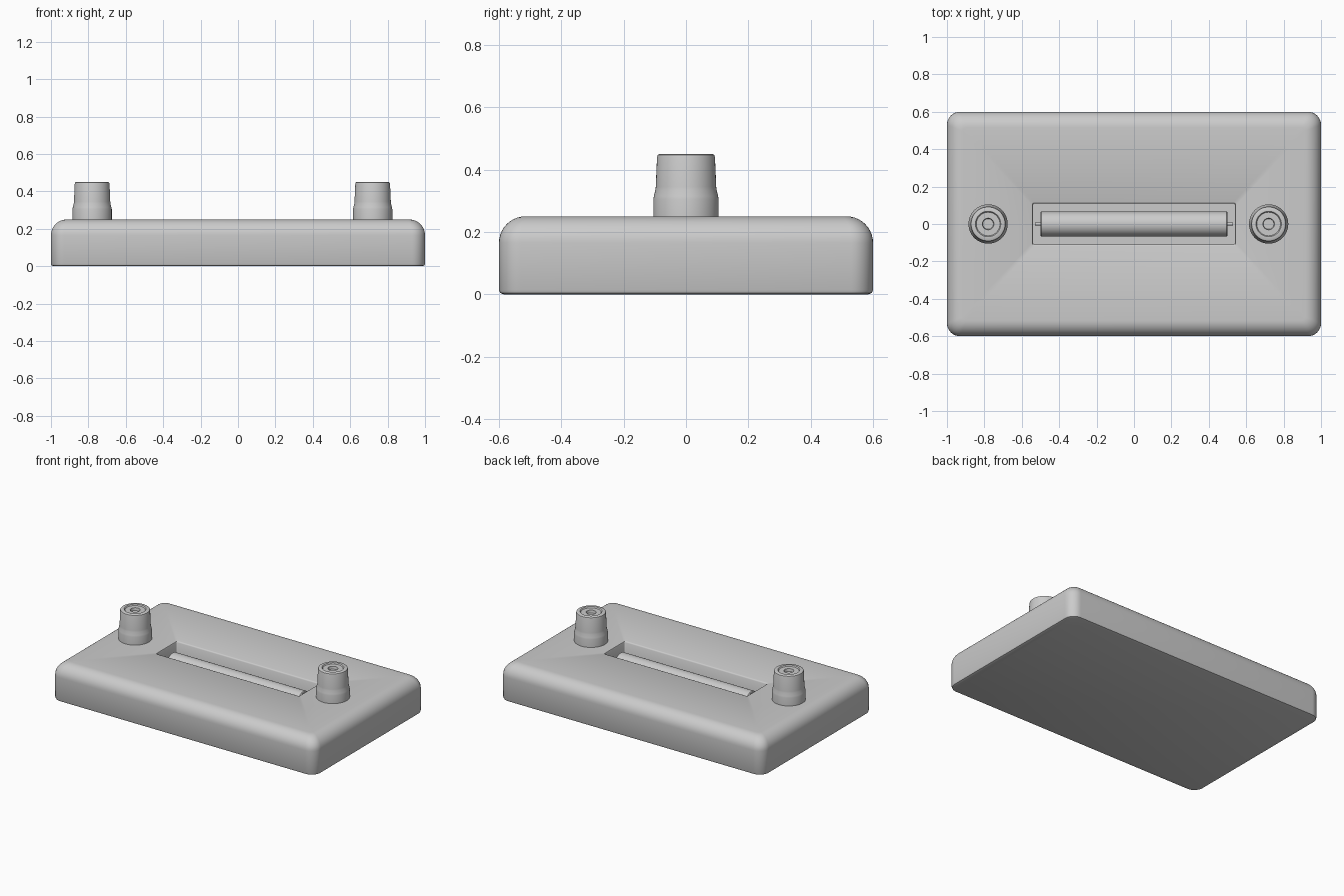
import bpy, bmesh, math
from math import sin, cos, pi

if "Cube" in bpy.data.objects:
    bpy.data.objects.remove(bpy.data.objects["Cube"])


def make_object(name, bm, angle=35):
    bmesh.ops.recalc_face_normals(bm, faces=bm.faces)
    mesh = bpy.data.meshes.new(name)
    bm.to_mesh(mesh)
    bm.free()
    obj = bpy.data.objects.new(name, mesh)
    bpy.context.collection.objects.link(obj)
    bpy.ops.object.select_all(action='DESELECT')
    obj.select_set(True)
    bpy.context.view_layer.objects.active = obj
    bpy.ops.object.shade_smooth_by_angle(angle=math.radians(angle))
    return obj


def loft(name, rings):
    """Skin a stack of point rings and cap both ends."""
    bm = bmesh.new()
    loops = [[bm.verts.new(p) for p in ring] for ring in rings]
    n = len(loops[0])
    for a, b in zip(loops, loops[1:]):
        for i in range(n):
            j = (i + 1) % n
            bm.faces.new((a[i], a[j], b[j], b[i]))
    bm.faces.new(loops[0])
    bm.faces.new(loops[-1])
    return make_object(name, bm)


def rounded_rect(hx, hy, r, z, seg=8):
    pts = []
    for k, (sx, sy) in enumerate(((1, 1), (-1, 1), (-1, -1), (1, -1))):
        for s in range(seg + 1):
            a = (k + s / seg) * pi / 2
            pts.append((sx * (hx - r) + r * cos(a), sy * (hy - r) + r * sin(a), z))
    return pts


def circle(r, h, cx=0, seg=48):
    return [(cx + r * cos(2 * pi * i / seg), r * sin(2 * pi * i / seg), h)
            for i in range(seg)]


def turned_x(name, profile, z):
    """Round part whose axis runs along x; profile is (x, radius)."""
    rings = [[(h, py, z + px) for px, py, h in circle(r, x)] for x, r in profile]
    return loft(name, rings)


# Body: soft top edge, small bottom bevel, and the slot sunk into the top
TOP, R = 0.25, 0.085
body = [rounded_rect(0.985, 0.585, 0.055, 0.0),
        rounded_rect(0.996, 0.596, 0.066, 0.004),
        rounded_rect(1.0, 0.6, 0.07, 0.014)]
for i in range(11):
    a = i / 10 * pi / 2
    inset = R * (1 - cos(a))
    body.append(rounded_rect(1 - inset, 0.6 - inset, 0.07 - 0.6 * inset,
                             TOP - R + R * sin(a)))
body += [rounded_rect(0.548, 0.118, 0.014, TOP),
         rounded_rect(0.543, 0.113, 0.010, TOP - 0.002),
         rounded_rect(0.540, 0.109, 0.008, TOP - 0.008),
         rounded_rect(0.540, 0.109, 0.008, 0.09)]
loft("body", body)

# Roller and its axle lying in the slot
turned_x("roller", [(-0.5, 0.062), (-0.495, 0.067), (0.495, 0.067), (0.5, 0.062)], 0.158)
turned_x("axle", [(-0.53, 0.008), (0.53, 0.008)], 0.158)

# Turned posts with a dished top and a centre hole
post = [(0.105, 0.24), (0.105, 0.305), (0.103, 0.315), (0.098, 0.335),
        (0.097, 0.345), (0.093, 0.44), (0.091, 0.447), (0.086, 0.45),
        (0.068, 0.45), (0.063, 0.443), (0.031, 0.443), (0.028, 0.425)]
for side, x in (("left", -0.78), ("right", 0.72)):
    loft(side + "_post", [circle(r, z, x) for r, z in post])
